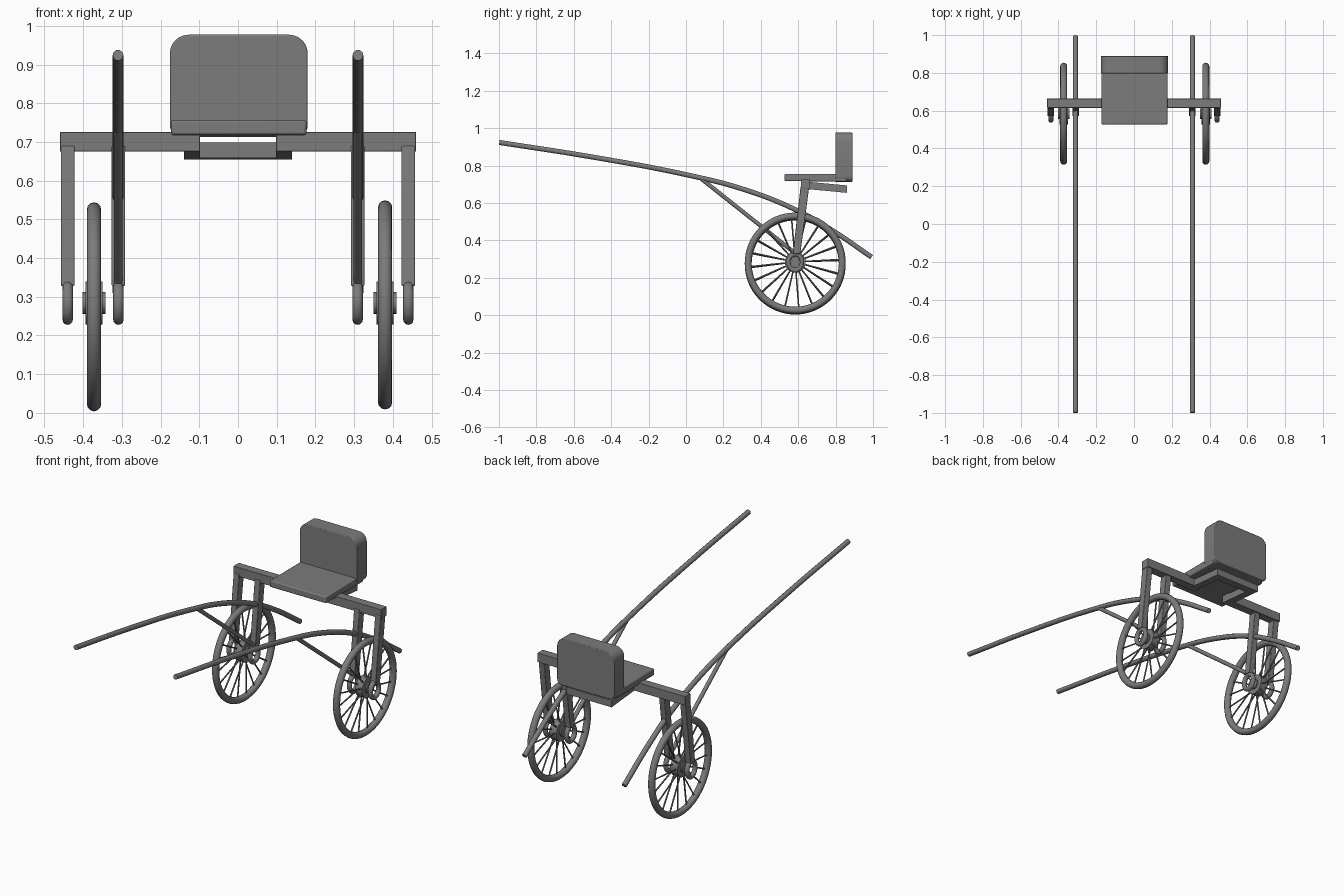
import bpy, bmesh, math
from mathutils import Vector, Matrix

if "Cube" in bpy.data.objects:
    bpy.data.objects.remove(bpy.data.objects["Cube"])

HUB_Y, HUB_Z = 0.584, 0.284
GREY = bpy.data.materials.new("dark_grey")
GREY.diffuse_color = (0.2, 0.2, 0.2, 1)
GREY.use_nodes = True
GREY.node_tree.nodes["Principled BSDF"].inputs["Base Color"].default_value = GREY.diffuse_color


def finish(name, bm, bevel=0.0):
    bmesh.ops.recalc_face_normals(bm, faces=bm.faces)
    me = bpy.data.meshes.new(name)
    bm.to_mesh(me)
    bm.free()
    me.materials.append(GREY)
    ob = bpy.data.objects.new(name, me)
    bpy.context.collection.objects.link(ob)
    if bevel:
        m = ob.modifiers.new("soft_edges", 'BEVEL')
        m.width, m.segments, m.limit_method = bevel, 2, 'ANGLE'
    bpy.ops.object.select_all(action='DESELECT')
    bpy.context.view_layer.objects.active = ob
    ob.select_set(True)
    bpy.ops.object.shade_smooth_by_angle(angle=math.radians(35))


def add_rod(bm, a, b, r, n=8):
    a, b = Vector(a), Vector(b)
    d = b - a
    mat = Matrix.Translation((a + b) / 2) @ d.to_track_quat('Z', 'Y').to_matrix().to_4x4()
    bmesh.ops.create_cone(bm, cap_ends=True, segments=n, radius1=r, radius2=r,
                          depth=d.length, matrix=mat)


def extrude(bm, pts, vec):
    """Flat outline pushed along a vector into a solid."""
    f = bm.faces.new([bm.verts.new(p) for p in pts])
    r = bmesh.ops.extrude_face_region(bm, geom=[f])
    bmesh.ops.translate(bm, vec=vec,
                        verts=[v for v in r['geom'] if isinstance(v, bmesh.types.BMVert)])


def slab(name, yz, x0, x1, bevel=0.0):
    """Side profile given in (y, z), extruded across x."""
    bm = bmesh.new()
    extrude(bm, [(x0, y, z) for y, z in yz], (x1 - x0, 0, 0))
    finish(name, bm, bevel)


def torus(name, loc, major, minor, ys=1.0, seg=48):
    bpy.ops.mesh.primitive_torus_add(major_segments=seg, minor_segments=12,
                                     major_radius=major, minor_radius=minor,
                                     location=loc, rotation=(0, math.pi / 2, 0))
    ob = bpy.context.object
    ob.name = name
    ob.scale = (1, ys, 1)
    ob.data.materials.append(GREY)
    bpy.ops.object.shade_smooth()


# wheel centres differ very slightly left to right
for s, side, cx, cz in ((-1, "left", -0.372, 0.274), (1, "right", 0.380, 0.279)):
    # wheel: tyre, hub and spokes
    torus(side + "_tyre", (cx, HUB_Y, cz), 0.2515, 0.0185, seg=64)
    bm = bmesh.new()
    for half, r in ((0.030, 0.028), (0.022, 0.056)):
        add_rod(bm, (cx - half, HUB_Y, HUB_Z), (cx + half, HUB_Y, HUB_Z), r, 24)
    finish(side + "_hub", bm)
    bm = bmesh.new()
    for i in range(20):
        a = 2 * math.pi * i / 20 + 0.08
        off = 0.014 if i % 2 else -0.014
        c, t = math.cos(a), math.sin(a)
        add_rod(bm, (cx + off, HUB_Y + 0.04 * c, HUB_Z + 0.04 * t),
                (cx, HUB_Y + 0.245 * c, cz + 0.245 * t), 0.0042, 6)
    finish(side + "_spokes", bm)

    # fork legs with ring ends
    for x, tag in ((0.309, "inner"), (0.440, "outer")):
        slab(f"{side}_{tag}_fork_leg",
             [(0.613, 0.69), (0.659, 0.69), (0.611, 0.328), (0.571, 0.328)],
             s * x - 0.0175, s * x + 0.0175, 0.003)
        torus(f"{side}_{tag}_fork_ring", (s * x, HUB_Y, HUB_Z), 0.043, 0.0135, 0.85, 28)

    # half of the cross bar
    slab(side + "_cross_bar",
         [(0.615, 0.675), (0.664, 0.675), (0.664, 0.726), (0.615, 0.726)],
         s * 0.098, s * 0.46, 0.002)

    # seat bracket arm
    slab(side + "_bracket_arm",
         [(0.63, 0.676), (0.860, 0.655), (0.860, 0.694), (0.63, 0.716)],
         s * 0.098, s * 0.14)

    # long curved shaft
    cu = bpy.data.curves.new(side + "_shaft", 'CURVE')
    cu.dimensions = '3D'
    cu.bevel_depth, cu.bevel_resolution, cu.use_fill_caps = 0.014, 3, True
    cu.materials.append(GREY)
    path = [(-0.998, 0.924), (-0.5, 0.846), (0.0, 0.752), (0.3, 0.676),
            (0.58, 0.567), (0.78, 0.455), (0.992, 0.311)]
    sp = cu.splines.new('BEZIER')
    sp.bezier_points.add(len(path) - 1)
    sp.resolution_u = 6
    for p, (y, z) in zip(sp.bezier_points, path):
        p.co = (s * 0.31, y, z)
        p.handle_left_type = p.handle_right_type = 'AUTO'
    bpy.context.collection.objects.link(bpy.data.objects.new(side + "_shaft", cu))

    # diagonal stay from shaft to fork end
    bm = bmesh.new()
    add_rod(bm, (s * 0.31, 0.075, 0.735), (s * 0.31, 0.577, 0.337), 0.011, 12)
    finish(side + "_stay", bm)

# rear piece of the seat bracket
slab("bracket_rear", [(0.81, 0.659), (0.860, 0.655), (0.860, 0.694), (0.81, 0.698)],
     -0.098, 0.098)

# seat base
slab("seat", [(0.527, 0.718), (0.86, 0.714), (0.86, 0.756), (0.527, 0.756)],
     -0.173, 0.177, 0.006)

# backrest: rounded rectangle extruded in depth
pts = []
for px, pz, r, a0 in ((0.180, 0.977, 0.048, 0), (-0.176, 0.977, 0.048, 90),
                      (-0.176, 0.713, 0.03, 180), (0.180, 0.713, 0.03, 270)):
    ox = px - math.copysign(r, px)
    oz = pz - r if pz > 0.8 else pz + r
    for k in range(7):
        a = math.radians(a0 + 15 * k)
        pts.append((ox + r * math.cos(a), 0.798, oz + r * math.sin(a)))
bm = bmesh.new()
extrude(bm, pts, (0, 0.092, 0))
finish("backrest", bm, 0.004)
